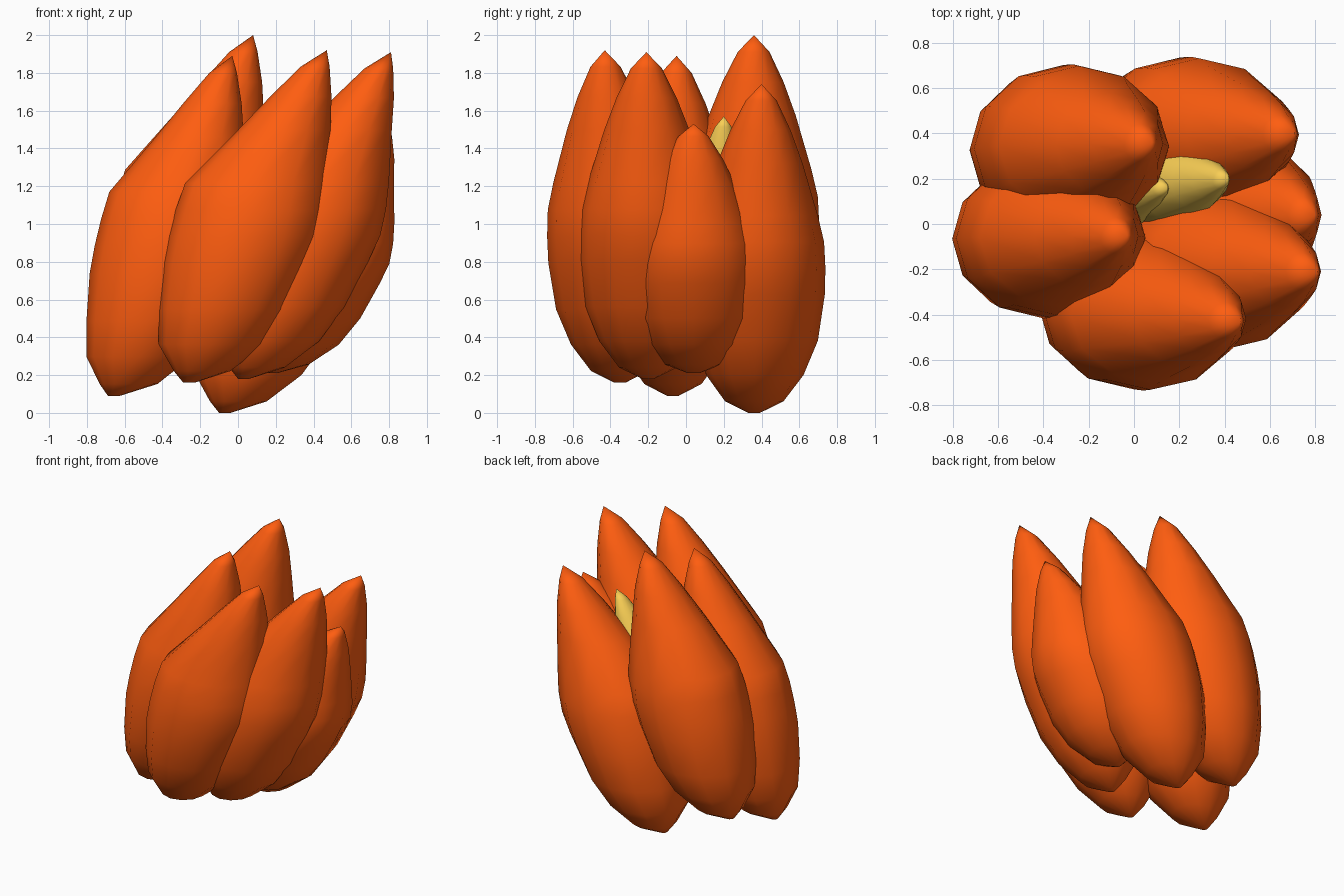
import bpy, bmesh
from math import sin, cos, pi

if "Cube" in bpy.data.objects:
    bpy.data.objects.remove(bpy.data.objects["Cube"])

# Petal profile: height fraction, left x, right x, half width in y (base at x = 0, tip at x = 0.75)
RINGS = [
    (0.000, -0.01, 0.05, 0.03),
    (0.035, -0.06, 0.24, 0.15),
    (0.115, -0.14, 0.42, 0.25),
    (0.22, -0.14, 0.55, 0.32),
    (0.36, -0.12, 0.67, 0.35),
    (0.44, -0.09, 0.73, 0.35),
    (0.52, -0.05, 0.755, 0.34),
    (0.60, 0.00, 0.765, 0.305),
    (0.76, 0.28, 0.77, 0.22),
    (0.86, 0.45, 0.775, 0.155),
    (0.95, 0.61, 0.765, 0.08),
]
SIDES = 12


def material(name, color):
    m = bpy.data.materials.new(name)
    m.diffuse_color = color
    m.use_nodes = True
    m.node_tree.nodes["Principled BSDF"].inputs["Base Color"].default_value = m.diffuse_color
    return m


def petal(name, base, tip, left_depth, right_depth, width, mat):
    """Closed petal from base to tip; depths scale it in x on each side, width in y."""
    bm = bmesh.new()
    loops = []
    for f, left, right, half in RINGS:
        mid = [b + f * (t - b) for b, t in zip(base, tip)]
        x0 = mid[0] + (left - 0.75 * f) * left_depth
        x1 = mid[0] + (right - 0.75 * f) * right_depth
        loops.append([bm.verts.new(((x0 + x1) / 2 + (x1 - x0) / 2 * cos(2 * pi * i / SIDES),
                                    mid[1] + half * width * sin(2 * pi * i / SIDES),
                                    mid[2])) for i in range(SIDES)])
    for a, b in zip(loops, loops[1:]):
        for i in range(SIDES):
            j = (i + 1) % SIDES
            bm.faces.new((a[i], a[j], b[j], b[i]))
    bm.faces.new(loops[0][::-1])
    top = bm.verts.new(tip)
    for i in range(SIDES):
        bm.faces.new((loops[-1][i], loops[-1][(i + 1) % SIDES], top))
    for f in bm.faces:
        f.smooth = True
    me = bpy.data.meshes.new(name)
    bm.to_mesh(me)
    bm.free()
    me.materials.append(mat)
    bpy.context.collection.objects.link(bpy.data.objects.new(name, me))


orange = material("petal_orange", (1.0, 0.11, 0.005, 1))
yellow = material("inner_yellow", (0.95, 0.62, 0.09, 1))

# Outer ring of leaning petals
petal("petal_front", (-0.28, -0.35, 0.16), (0.47, -0.43, 1.92), 1.0, 1.0, 1.0, orange)
petal("petal_front_right", (0.01, -0.20, 0.18), (0.81, -0.21, 1.91), 0.98, 0.98, 1.03, orange)
petal("petal_right", (0.16, 0.04, 0.21), (0.80, 0.04, 1.53), 0.87, 0.9, 1.0, orange)
petal("petal_back_right", (-0.09, 0.36, 0.00), (0.71, 0.40, 1.74), 1.0, 1.0, 1.03, orange)
petal("petal_back_left", (-0.60, 0.32, 0.22), (0.08, 0.36, 2.00), 0.9, 1.1, 1.05, orange)
petal("petal_left", (-0.68, -0.07, 0.09), (-0.03, -0.05, 1.89), 0.87, 1.08, 1.01, orange)

# Small yellow petals in the heart of the bud
petal("inner_petal_right", (-0.05, 0.15, 0.45), (0.42, 0.20, 1.57), 0.5, 0.5, 0.55, yellow)
petal("inner_petal_left", (-0.25, 0.10, 0.45), (0.15, 0.16, 1.33), 0.45, 0.45, 0.45, yellow)
